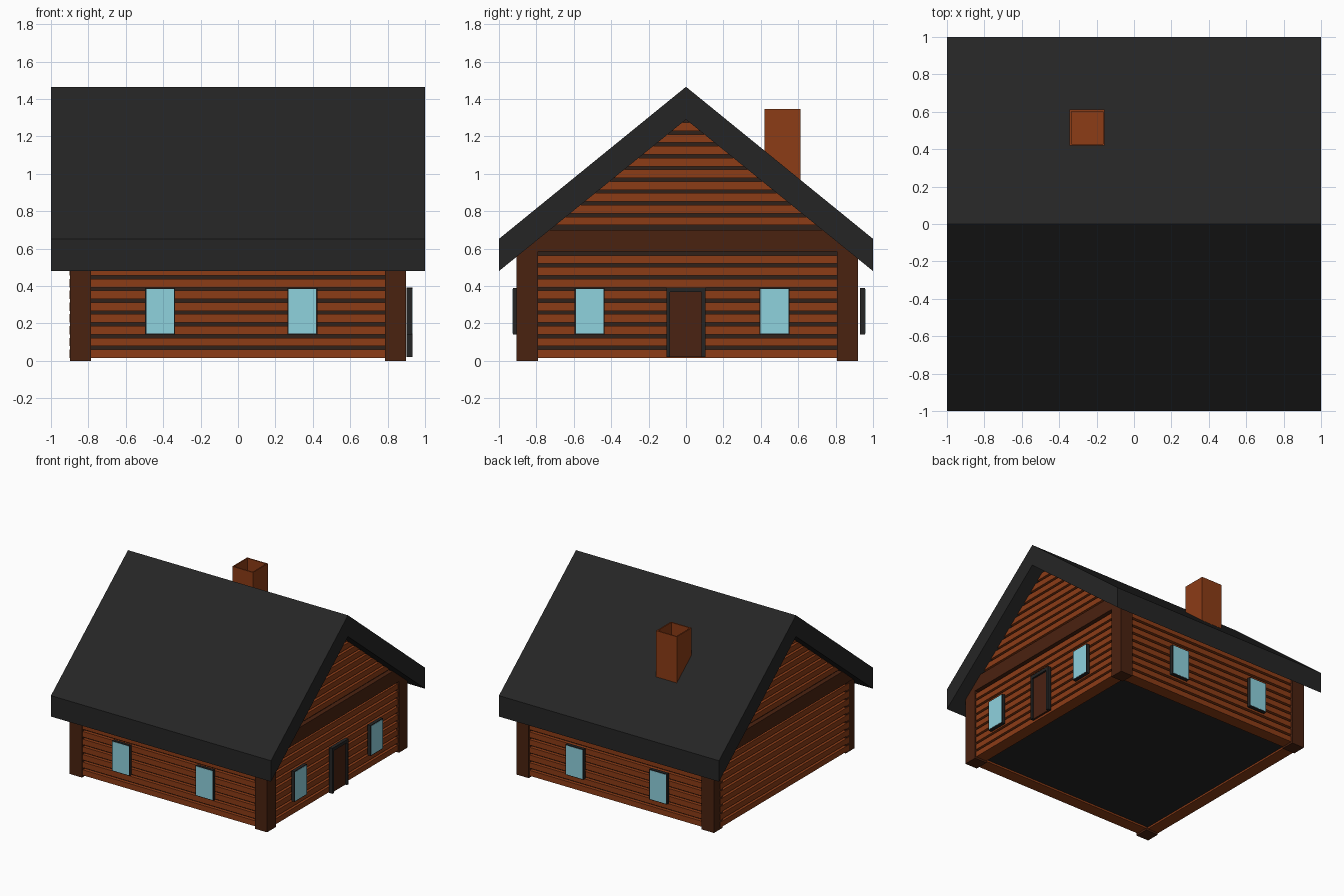
import bpy, bmesh

if "Cube" in bpy.data.objects:
    bpy.data.objects.remove(bpy.data.objects["Cube"])


def mat(name, hexcol):
    def lin(v):
        return v / 12.92 if v <= 0.04045 else ((v + 0.055) / 1.055) ** 2.4
    m = bpy.data.materials.new(name)
    m.diffuse_color = [lin(int(hexcol[i:i + 2], 16) / 255) for i in (0, 2, 4)] + [1]
    m.use_nodes = True
    m.node_tree.nodes["Principled BSDF"].inputs["Base Color"].default_value = m.diffuse_color
    return m


LOG = mat("log_wood", "8C3C16")
POST = mat("dark_wood", "4A2210")
GAP = mat("groove", "30211A")
SLATE = mat("slate", "252525")
FRAME = mat("frame", "252525")
DOOR = mat("door_wood", "4A2212")
GLASS = mat("glass", "8FD2DE")

SLOPE, UNDER = 0.81, 1.29           # roof underside: z = UNDER - SLOPE * |y|


def half_width(z):
    return (UNDER - z) / SLOPE


def prism(bm, pts, x0, x1):
    """Extrude a (y, z) outline from x0 to x1."""
    a = [bm.verts.new((x0, y, z)) for y, z in pts]
    b = [bm.verts.new((x1, y, z)) for y, z in pts]
    bm.faces.new(a)
    bm.faces.new(b[::-1])
    n = len(pts)
    for i in range(n):
        j = (i + 1) % n
        bm.faces.new((a[i], b[i], b[j], a[j]))


def block(bm, x0, x1, y0, y1, z0, z1):
    prism(bm, [(y0, z0), (y1, z0), (y1, z1), (y0, z1)], x0, x1)


def finish(bm, name, material):
    bmesh.ops.recalc_face_normals(bm, faces=bm.faces[:])
    me = bpy.data.meshes.new(name)
    bm.to_mesh(me)
    bm.free()
    ob = bpy.data.objects.new(name, me)
    me.materials.append(material)
    bpy.context.collection.objects.link(ob)
    return ob


def box(name, material, *dims):
    bm = bmesh.new()
    block(bm, *dims)
    return finish(bm, name, material)


def shape(name, material, pts, x0, x1):
    bm = bmesh.new()
    prism(bm, pts, x0, x1)
    return finish(bm, name, material)


# Roof chevron
shape("roof", SLATE, [(-1, 0.48), (-1, 0.652), (0, 1.465), (1, 0.652), (1, 0.48), (0, UNDER)], -1, 1)

# Floor, just above the underside of the bottom logs
box("floor", SLATE, -0.83, 0.83, -0.83, 0.84, 0.03, 0.05)

PITCH, LOG_H, Z0, DEPTH = 0.063, 0.045, 0.015, 0.1

# Long walls: stacked logs with a dark core filling the gaps
for side, s, outer in (("front", 1, -0.895), ("back", -1, 0.907)):
    def span(a, b):
        return sorted((outer + s * a, outer + s * b))
    box(side + "_wall_core", GAP, -0.83, 0.83, *span(0.028, 0.072), 0.03, 0.575)
    bm = bmesh.new()
    for i in range(9):
        z = Z0 + i * PITCH
        block(bm, -0.83, 0.83, *span(0, DEPTH), z, z + LOG_H)
    finish(bm, side + "_logs", LOG)

# Gable walls: core, logs below and above the tie beam
for side, s, outer in (("right", -1, 0.888), ("left", 1, -0.902)):
    def span(a, b):
        return sorted((outer + s * a, outer + s * b))
    shape(side + "_wall_core", GAP,
          [(-0.83, 0.03), (0.84, 0.03), (0.84, 0.63), (0, 1.31), (-0.83, 0.63)], *span(0.028, 0.072))
    bm = bmesh.new()
    for i in range(9):
        z = Z0 + i * PITCH
        block(bm, *span(0, DEPTH), -0.83, 0.84, z, z + LOG_H)
    for i in range(9):
        z = 0.725 + i * PITCH
        w0, w1 = half_width(z) + 0.01, half_width(z + LOG_H) + 0.01
        prism(bm, [(-w0, z), (w0, z), (w1, z + LOG_H), (-w1, z + LOG_H)], *span(0, DEPTH))
    finish(bm, side + "_logs", LOG)
    a, b = half_width(0.585), half_width(0.7)
    shape(side + "_tie_beam", POST, [(-a, 0.585), (a, 0.585), (b, 0.7), (-b, 0.7)], *span(-0.01, DEPTH))

# Corner posts, tops cut to the roof slope
for xn, x0, x1 in (("left", -0.898, -0.785), ("right", 0.787, 0.898)):
    for yn, y0, y1 in (("front", -0.905, -0.792), ("back", 0.807, 0.919)):
        shape(f"{yn}_{xn}_post", POST,
              [(y0, 0), (y1, 0), (y1, UNDER - SLOPE * abs(y1)), (y0, UNDER - SLOPE * abs(y0))], x0, x1)

# Windows: dark box frame with a pane just proud of it
E, P = 0.006, 0.002
for x in (-0.416, 0.344):
    for side, y0, y1 in (("front", -0.926, -0.904), ("back", 0.93, 0.957)):
        box(side + "_window_frame", FRAME, x - 0.08, x + 0.08, y0, y1, 0.14, 0.39)
        yp = (y0 - P, y0 + P) if side == "front" else (y1 - P, y1 + P)
        box(side + "_window_pane", GLASS, x - 0.08 + E, x + 0.08 - E, *yp, 0.14 + E, 0.39 - E)
for y in (-0.515, 0.473):
    box("right_window_frame", FRAME, 0.902, 0.93, y - 0.08, y + 0.08, 0.14, 0.39)
    box("right_window_pane", GLASS, 0.928, 0.932, y - 0.08 + E, y + 0.08 - E, 0.14 + E, 0.39 - E)

# Door: panel set back in a three-sided frame
shape("door_frame", FRAME,
      [(-0.105, 0.02), (-0.105, 0.393), (0.104, 0.393), (0.104, 0.02),
       (0.082, 0.02), (0.082, 0.367), (-0.085, 0.367), (-0.085, 0.02)], 0.902, 0.932)
box("door_panel", DOOR, 0.902, 0.918, -0.086, 0.083, 0.02, 0.368)

# Chimney: open-topped square shaft
cx0, cx1, cy0, cy1, t = -0.345, -0.157, 0.419, 0.612, 0.01
bm = bmesh.new()
block(bm, cx0, cx0 + t, cy0, cy1, 0.88, 1.347)
block(bm, cx1 - t, cx1, cy0, cy1, 0.88, 1.347)
block(bm, cx0 + t, cx1 - t, cy0, cy0 + t, 0.88, 1.347)
block(bm, cx0 + t, cx1 - t, cy1 - t, cy1, 0.88, 1.347)
block(bm, cx0 + t, cx1 - t, cy0 + t, cy1 - t, 0.95, 1.22)
finish(bm, "chimney", LOG)
